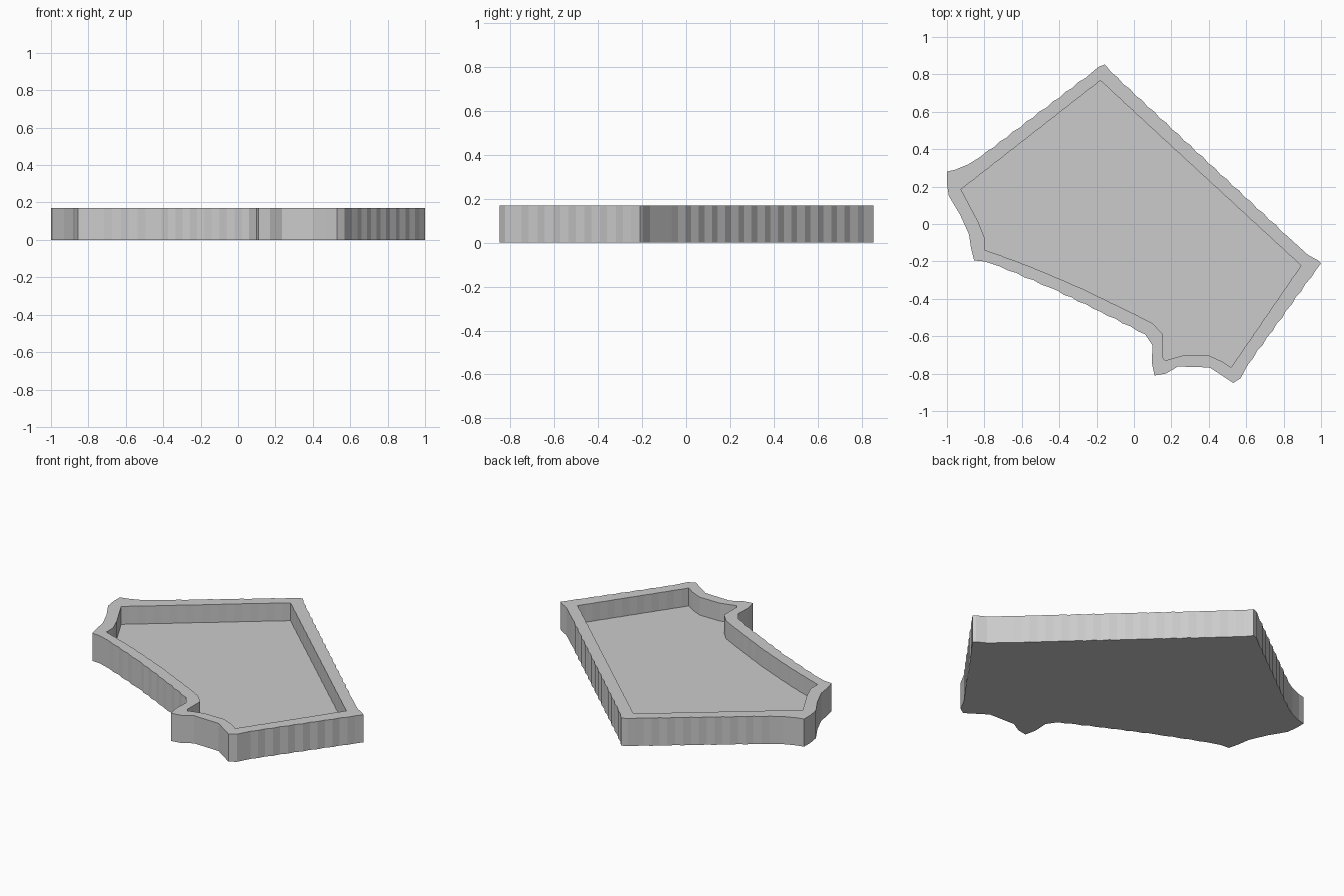
import bpy
import bmesh
from mathutils import Vector

HEIGHT = 0.17
FLOOR = 0.06

# Outlines of the tray seen from above, clockwise from the back corner
OUTER = [
    (-.155, .853), (-.12, .81), (.82, -.065), (.93, -.165), (.985, -.195), (1, -.21),
    (.97, -.25), (.61, -.75), (.57, -.825), (.53, -.85), (.47, -.81), (.405, -.767),
    (.235, -.762), (.17, -.8), (.11, -.81), (.095, -.74), (.1, -.65), (.06, -.59),
    (-.18, -.468), (-.45, -.34), (-.717, -.227), (-.8, -.2), (-.855, -.195),
    (-.872, -.126), (-.882, -.056), (-.93, .05), (-.99, .15), (-1, .216), (-1, .28),
    (-.957, .29), (-.888, .318), (-.82, .36), (-.225, .81), (-.19, .84),
]
INNER = [
    (-.18, .767), (.893, -.222), (.519, -.767), (.47, -.735), (.4, -.703), (.262, -.703),
    (.166, -.73), (.155, -.714), (.155, -.59), (.1, -.532), (0, -.48), (-.29, -.34),
    (-.556, -.227), (-.8, -.137), (-.8, -.072), (-.834, .013), (-.925, .185),
]


def rippled(points, depth, step=0.045):
    """Split the long sides and give them a fine vertical ribbing."""
    result = []
    for i, point in enumerate(points):
        a, b = Vector(point), Vector(points[(i + 1) % len(points)])
        side = b - a
        count = max(1, round(side.length / step)) if side.length > 0.2 else 1
        normal = Vector((-side.y, side.x)).normalized()
        result.append(a)
        for k in range(1, count):
            offset = depth if k % 2 else -depth
            result.append(a + side * (k / count) + normal * offset)
    return result


def ring(bm, points, z):
    """Closed loop of edges at one height."""
    verts = [bm.verts.new((p.x, p.y, z)) for p in points]
    edges = [bm.edges.new((v, verts[(i + 1) % len(verts)])) for i, v in enumerate(verts)]
    return verts, edges


def wall(bm, low, high):
    """Quads joining two loops of equal length."""
    for i in range(len(low)):
        j = (i + 1) % len(low)
        bm.faces.new((low[i], low[j], high[j], high[i]))


# Plain grey material
grey = bpy.data.materials.new("plain grey")
grey.use_nodes = True
color = (0.6, 0.6, 0.6, 1)
grey.diffuse_color = color
grey.node_tree.nodes["Principled BSDF"].inputs["Base Color"].default_value = color

cube = bpy.data.objects.get("Cube")
if cube:
    bpy.data.objects.remove(cube, do_unlink=True)

# Tray: outer wall, flat rim, inner wall, recessed floor and underside
outer = rippled(OUTER, 0.003)
inner = rippled(INNER, 0.001)
bm = bmesh.new()
base, base_edges = ring(bm, outer, 0)
top, top_edges = ring(bm, outer, HEIGHT)
lip, lip_edges = ring(bm, inner, HEIGHT)
floor, floor_edges = ring(bm, inner, FLOOR)
wall(bm, base, top)
wall(bm, floor, lip)
bm.faces.new(base)
bm.faces.new(floor)
bmesh.ops.triangle_fill(bm, edges=top_edges + lip_edges, use_beauty=True)
bmesh.ops.recalc_face_normals(bm, faces=bm.faces)

mesh = bpy.data.meshes.new("shallow_tray")
bm.to_mesh(mesh)
bm.free()
mesh.materials.append(grey)
tray = bpy.data.objects.new("shallow_tray", mesh)
bpy.context.collection.objects.link(tray)
